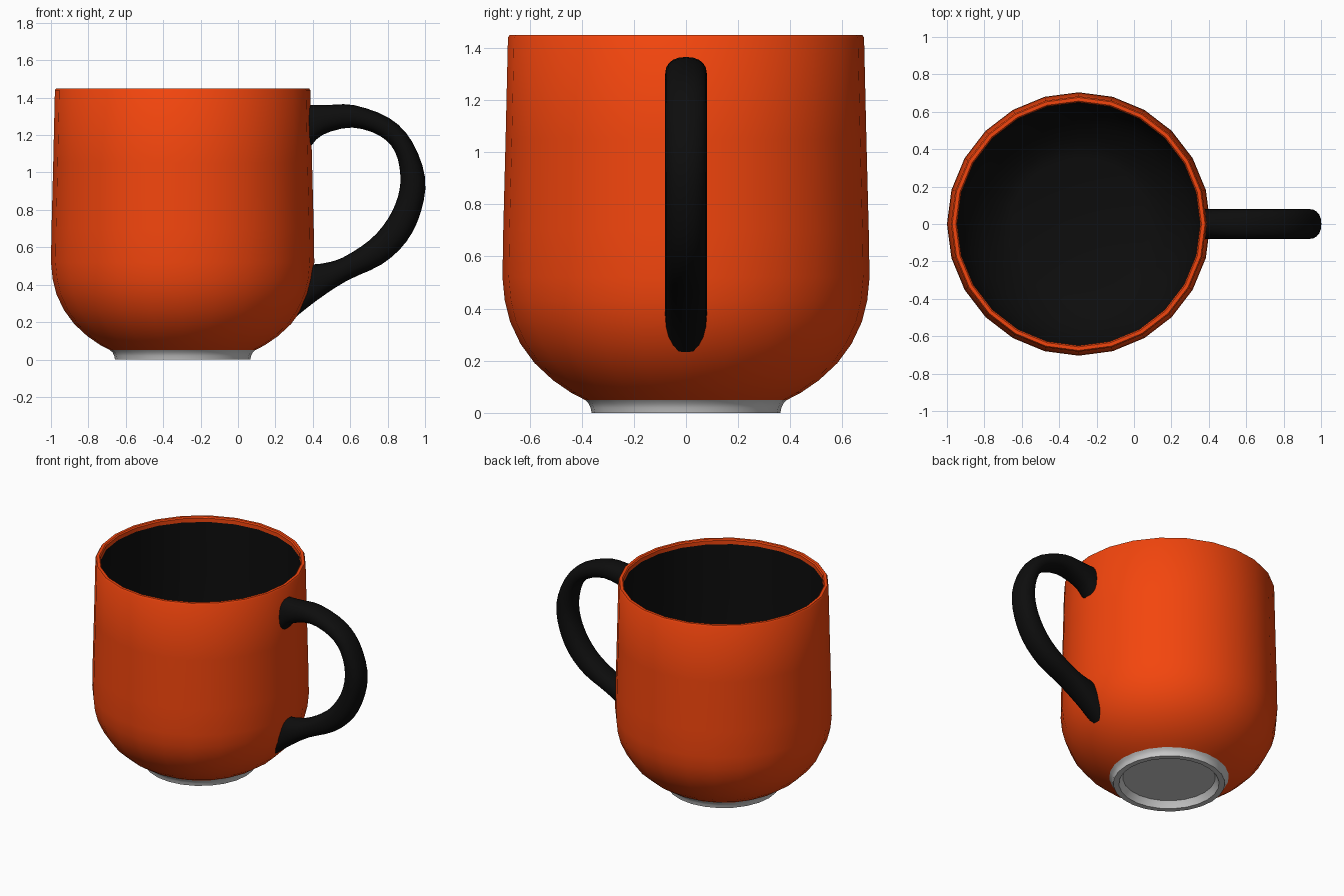
import bpy, bmesh, math
from mathutils import Vector

if "Cube" in bpy.data.objects:
    bpy.data.objects.remove(bpy.data.objects["Cube"])

CX, SIDES = -0.296, 24


def material(name, rgb):
    m = bpy.data.materials.new(name)
    m.diffuse_color = (*rgb, 1)
    m.use_nodes = True
    m.node_tree.nodes["Principled BSDF"].inputs["Base Color"].default_value = m.diffuse_color
    return m


def finish(name, bm, mat, angle):
    bmesh.ops.remove_doubles(bm, verts=bm.verts, dist=1e-5)
    me = bpy.data.meshes.new(name)
    bm.to_mesh(me)
    bm.free()
    ob = bpy.data.objects.new(name, me)
    bpy.context.collection.objects.link(ob)
    if mat:
        me.materials.append(mat)
    bpy.ops.object.select_all(action='DESELECT')
    bpy.context.view_layer.objects.active = ob
    ob.select_set(True)
    bpy.ops.object.shade_smooth_by_angle(angle=math.radians(angle))
    return ob


def bridge(bm, rings):
    for a, b in zip(rings, rings[1:]):
        n = len(a)
        for i in range(n):
            j = (i + 1) % n
            bm.faces.new((a[i], a[j], b[j], b[i]))


def lathe(name, profile, mat, cap=False, angle=35):
    """Spin an (r, z) profile, ordered bottom to top on the outside."""
    bm = bmesh.new()
    rings = []
    for r, z in profile:
        rings.append([bm.verts.new((CX + r * math.cos(t), r * math.sin(t), z))
                      for t in (2 * math.pi * i / SIDES for i in range(SIDES))])
    bridge(bm, rings)
    if cap:
        bm.faces.new(rings[-1])
    return finish(name, bm, mat, angle)


def smooth_path(pts, steps=3):
    """Catmull-Rom refinement of a 2D point list."""
    p = [Vector(q) for q in pts]
    p = [2 * p[0] - p[1]] + p + [2 * p[-1] - p[-2]]
    out = []
    for a, b, c, d in zip(p, p[1:], p[2:], p[3:]):
        for k in range(steps):
            t = k / steps
            out.append(0.5 * (2 * b + (c - a) * t + (2 * a - 5 * b + 4 * c - d) * t * t
                              + (3 * b - a - 3 * c + d) * t ** 3))
    return out + [p[-2]]


orange = material("orange_glaze", (0.9, 0.06, 0.004))
black = material("black_glaze", (0.004, 0.004, 0.004))

# Outer shell with rim and a short lip inside
lathe("mug_body", [(.388, .05), (.44, .077), (.51, .125), (.58, .19), (.635, .265),
                   (.675, .35), (.695, .43), (.704, .52), (.701, .7), (.692, 1.05),
                   (.683, 1.44), (.676, 1.45), (.657, 1.45), (.65, 1.442), (.65, 1.415)],
      orange)

# Dark interior
lathe("mug_lining", [(.65, 1.415), (.657, 1.05), (.665, .7), (.664, .52), (.655, .44),
                     (.635, .365), (.595, .285), (.54, .215), (.475, .155), (.42, .115),
                     (.36, .09)], black, cap=True)

# Unglazed foot ring with recessed underside
lathe("foot_ring", [(.3, .045), (.31, .03), (.325, 0), (.362, 0), (.366, .02),
                    (.374, .037), (.388, .05)], None, angle=40)
lathe("foot_underside", [(.3, .045)], None, cap=True).data.flip_normals()

# Handle lofted between its outer and inner side outlines
outer = [(.37, 1.36), (.47, 1.36), (.62, 1.36), (.81, 1.29), (.93, 1.166), (1.0, .973),
         (.978, .79), (.90, .63), (.77, .51), (.58, .42), (.42, .315), (.275, .2)]
inner = [(.37, 1.115), (.45, 1.2), (.61, 1.24), (.76, 1.195), (.84, 1.11), (.868, .985),
         (.855, .87), (.80, .75), (.706, .64), (.56, .545), (.46, .515), (.395, .508)]
bm = bmesh.new()
rings = []
for o, i in zip(smooth_path(outer), smooth_path(inner)):
    mid, half = (o + i) / 2, (o - i) / 2
    ring = []
    for k in range(20):
        t = 2 * math.pi * k / 20
        c, s = math.cos(t), math.sin(t)
        u = math.copysign(abs(c) ** .88, c)
        v = math.copysign(abs(s) ** .88, s)
        q = mid + half * u
        ring.append(bm.verts.new((q.x, .08 * v, q.y)))
    rings.append(ring)
bridge(bm, rings)
bm.faces.new(rings[0])
bm.faces.new(rings[-1])
bmesh.ops.recalc_face_normals(bm, faces=bm.faces)
finish("handle", bm, black, 40)
